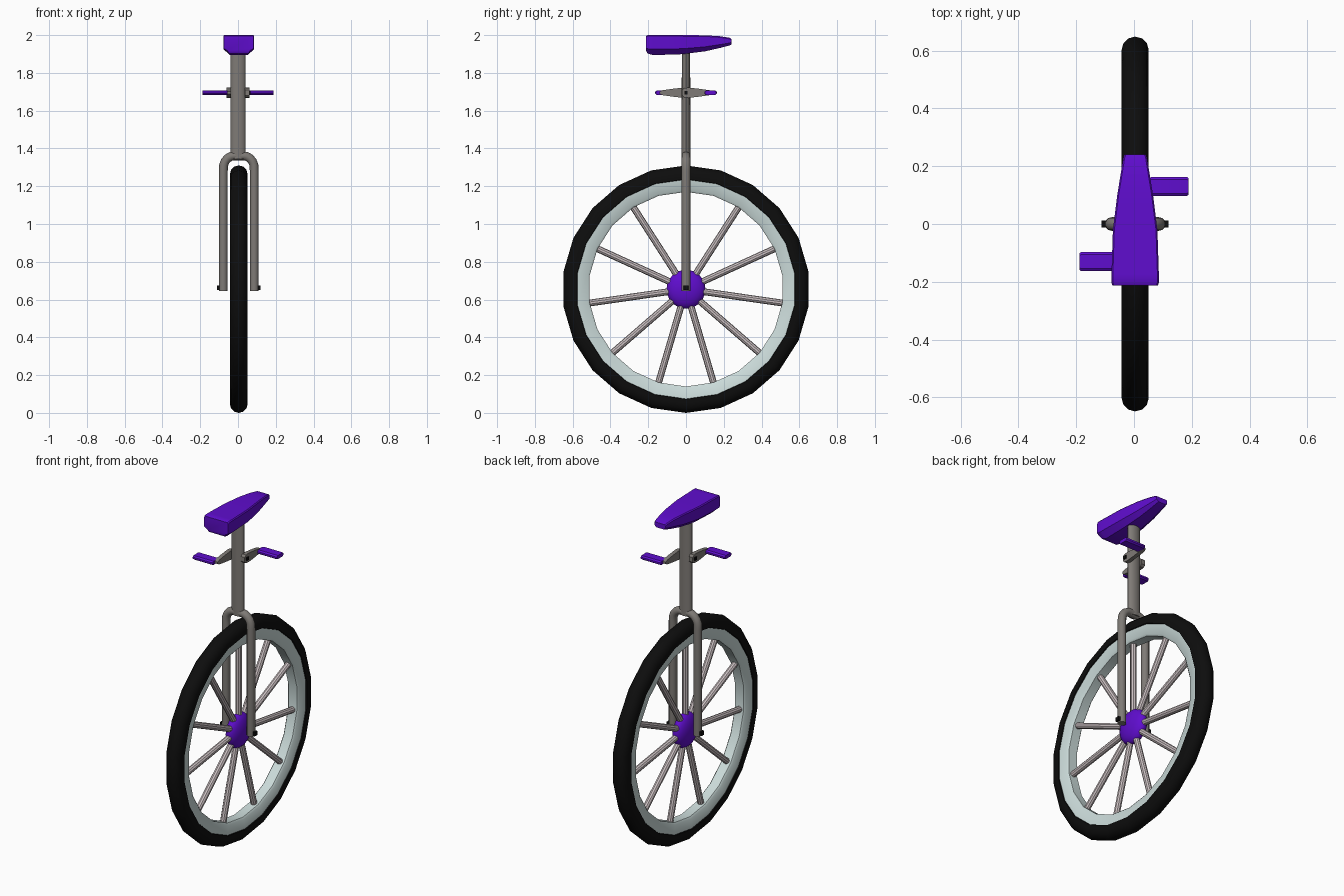
import bpy, bmesh
from math import pi, sin, cos, radians
from mathutils import Vector, Matrix

if "Cube" in bpy.data.objects:
    bpy.data.objects.remove(bpy.data.objects["Cube"])

CX, HUB_Z, CRANK_Z = 0.004, 0.655, 1.695


def material(name, rgb):
    m = bpy.data.materials.new(name)
    m.diffuse_color = (*rgb, 1)
    m.use_nodes = True
    m.node_tree.nodes["Principled BSDF"].inputs["Base Color"].default_value = m.diffuse_color
    return m


PURPLE = material("purple", (0.115, 0.004, 0.62))
GREY = material("frame grey", (0.21, 0.195, 0.18))
BLACK = material("black", (0.004, 0.004, 0.004))
RIM = material("pale blue grey", (0.60, 0.71, 0.70))
SPOKE = material("pale spoke grey", (0.60, 0.53, 0.54))


def finish(name, bm, mat):
    bmesh.ops.recalc_face_normals(bm, faces=bm.faces)
    me = bpy.data.meshes.new(name)
    bm.to_mesh(me)
    bm.free()
    me.materials.append(mat)
    ob = bpy.data.objects.new(name, me)
    bpy.context.collection.objects.link(ob)
    bpy.ops.object.select_all(action='DESELECT')
    ob.select_set(True)
    bpy.context.view_layer.objects.active = ob
    bpy.ops.object.shade_smooth_by_angle(angle=radians(35))
    return ob


def loft(name, sections, mat, closed=False):
    """Skin a list of equal-length point loops."""
    bm = bmesh.new()
    loops = [[bm.verts.new(p) for p in s] for s in sections]
    n, k = len(loops), len(loops[0])
    for i in range(n if closed else n - 1):
        a, b = loops[i], loops[(i + 1) % n]
        for j in range(k):
            bm.faces.new((a[j], a[(j + 1) % k], b[(j + 1) % k], b[j]))
    if not closed:
        bm.faces.new(loops[0])
        bm.faces.new(loops[-1])
    return finish(name, bm, mat)


def ring(name, profile, mat, sides=22):
    """Revolve an (x, radius) profile about the axle; a vertex points up."""
    sections = []
    for i in range(sides):
        a = 2 * pi * i / sides
        sections.append([(CX + x, r * sin(a), HUB_Z + r * cos(a)) for x, r in profile])
    return loft(name, sections, mat, closed=True)


def box(name, center, size, mat):
    bm = bmesh.new()
    bmesh.ops.create_cube(bm, size=1, matrix=Matrix.Translation(center) @ Matrix.Diagonal((*size, 1)))
    return finish(name, bm, mat)


# Wheel: tyre, rim, hub and spokes
tyre = [(0.047 * cos(2 * pi * i / 12), 0.608 + 0.047 * sin(2 * pi * i / 12)) for i in range(7)]
tyre += [(-0.047, 0.583), (-0.035, 0.578), (0.035, 0.578), (0.047, 0.583)]
ring("tyre", tyre, BLACK)
ring("rim", [(-0.042, 0.585), (0.042, 0.585), (0.036, 0.525), (0.028, 0.515),
             (-0.028, 0.515), (-0.036, 0.525)], RIM)

bm = bmesh.new()
bmesh.ops.create_uvsphere(bm, u_segments=22, v_segments=12, radius=0.103,
                          matrix=Matrix.Translation((CX, 0, HUB_Z)) @ Matrix.Diagonal((0.45, 1, 1, 1))
                          @ Matrix.Rotation(pi / 2, 4, 'Y'))
finish("hub", bm, PURPLE)

bm = bmesh.new()
for i in range(11):
    turn = Matrix.Translation((CX, 0, HUB_Z)) @ Matrix.Rotation(2 * pi * i / 11, 4, 'X')
    bmesh.ops.create_cone(bm, cap_ends=True, segments=10, radius1=0.018, radius2=0.018, depth=0.47,
                          matrix=turn @ Matrix.Translation((0, 0, 0.29)))
finish("spokes", bm, SPOKE)

# Fork: tube swept along an arch
path = [(-0.082, 0.645), (-0.082, 1.28)]
path += [(-0.027 - 0.055 * cos(radians(a)), 1.295 + 0.065 * sin(radians(a))) for a in (15, 35, 55, 75, 90)]
path += [(-x, z) for x, z in reversed(path)]
sections = []
for i, (x, z) in enumerate(path):
    p, q = path[max(i - 1, 0)], path[min(i + 1, len(path) - 1)]
    t = Vector((q[0] - p[0], 0, q[1] - p[1])).normalized()
    side = Vector((-t.z, 0, t.x))
    c = Vector((CX + x, 0, z))
    sections.append([c + 0.0235 * (cos(2 * pi * j / 12) * side + sin(2 * pi * j / 12) * Vector((0, 1, 0)))
                     for j in range(12)])
loft("fork", sections, GREY)

# Oval seat post
loft("seat_post", [[(CX - 0.003 + 0.04 * cos(2 * pi * j / 16), r * sin(2 * pi * j / 16), z) for j in range(16)]
                   for z, r in ((1.345, 0.024), (1.92, 0.022))], GREY)

# Saddle: y, half width, top, shoulder, bottom, bottom half width
saddle = [(-0.212, 0.079, 1.995, 1.93, 1.918, 0.060),
          (-0.203, 0.082, 2.000, 1.928, 1.903, 0.052),
          (-0.175, 0.082, 2.000, 1.926, 1.894, 0.046),
          (-0.02, 0.077, 2.000, 1.928, 1.899, 0.044),
          (0.10, 0.062, 1.999, 1.938, 1.914, 0.036),
          (0.18, 0.049, 1.994, 1.950, 1.932, 0.030),
          (0.23, 0.041, 1.986, 1.958, 1.945, 0.026),
          (0.24, 0.037, 1.980, 1.962, 1.950, 0.024)]
loft("seat", [[(CX + x, y, z) for x, z in
               ((-w + 0.005, t), (w - 0.005, t), (w, t - 0.006), (w, s), (bw, b), (-bw, b), (-w, s), (-w, t - 0.006))]
              for y, w, t, s, b, bw in saddle], PURPLE)

# Axle ends, crank arms, bolts and pedals; left side is turned half round
for s, side in ((1, "right"), (-1, "left")):
    box(f"{side}_axle_end", (CX + s * 0.095, 0, HUB_Z + 0.008), (0.042, 0.024, 0.024), BLACK)
    box(f"{side}_crank_bolt", (s * 0.055, 0, CRANK_Z), (0.024, 0.018, 0.018), BLACK)
    outline = [(-0.022, 0.014), (-0.010, 0.025), (0.015, 0.027), (0.07, 0.021), (0.125, 0.013), (0.14, 0.006)]
    outline += [(y, -z) for y, z in reversed(outline)]
    loft(f"{side}_crank", [[(s * x, s * y, CRANK_Z + z) for y, z in outline] for x in (0.036, 0.06)], GREY)
    pedal = [(-0.033, -0.005), (-0.024, -0.012), (0.024, -0.012), (0.033, -0.005),
             (0.033, 0.005), (0.024, 0.012), (-0.024, 0.012), (-0.033, 0.005)]
    loft(f"{side}_pedal", [[(s * x, s * 0.13 + k * y, CRANK_Z + k * z) for y, z in pedal]
                           for x, k in ((0.055, 0.9), (0.062, 1), (0.182, 1), (0.188, 0.9))], PURPLE)
